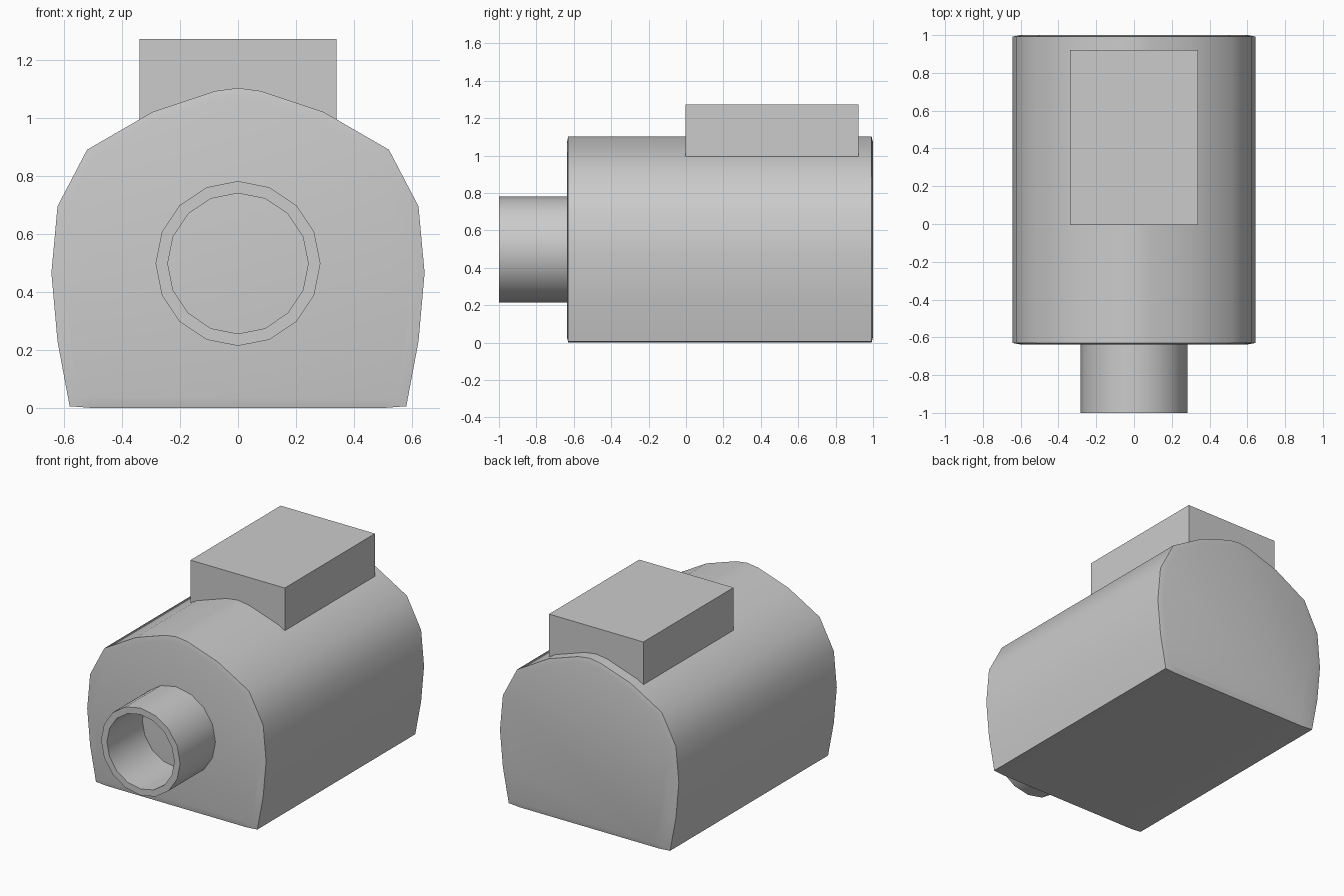
import bpy, bmesh, math

if "Cube" in bpy.data.objects:
    bpy.data.objects.remove(bpy.data.objects["Cube"])


def make_object(name, bm, angle=None):
    bmesh.ops.recalc_face_normals(bm, faces=bm.faces)
    mesh = bpy.data.meshes.new(name)
    bm.to_mesh(mesh)
    bm.free()
    ob = bpy.data.objects.new(name, mesh)
    bpy.context.collection.objects.link(ob)
    if angle:
        bpy.ops.object.select_all(action='DESELECT')
        ob.select_set(True)
        bpy.context.view_layer.objects.active = ob
        bpy.ops.object.shade_smooth_by_angle(angle=math.radians(angle))
    return ob


def bridge(bm, rings, closed=False):
    pairs = list(zip(rings, rings[1:]))
    if closed:
        pairs.append((rings[-1], rings[0]))
    for a, b in pairs:
        n = len(a)
        for i in range(n):
            j = (i + 1) % n
            bm.faces.new((a[i], a[j], b[j], b[i]))


# Housing: arched profile with a flat base and very slightly domed ends
half = [(0.5, 0.0), (0.58, 0.006), (0.622, 0.23), (0.643, 0.465), (0.622, 0.695),
        (0.52, 0.89), (0.295, 1.02), (0.08, 1.092)]
profile = half + [(0, 1.103)] + [(-x, z) for x, z in reversed(half)]
bm = bmesh.new()
rings = []
for y, s in [(-0.637, 0.94), (-0.63, 1), (0.992, 1), (1.0, 0.94)]:
    rings.append([bm.verts.new((x * s, y, 0.52 + (z - 0.52) * s)) for x, z in profile])
bridge(bm, rings)
bm.faces.new(rings[0])
bm.faces.new(rings[-1])
make_object("housing", bm, 40)

# Front pipe: open tube running back to the housing face
bm = bmesh.new()
rings = []
for y, r in [(-0.62, 0.284), (-1.0, 0.284), (-1.0, 0.242), (-0.62, 0.242)]:
    rings.append([bm.verts.new((r * math.sin(k * math.tau / 16), y,
                                0.498 + r * math.cos(k * math.tau / 16)))
                  for k in range(16)])
bridge(bm, rings, closed=True)
make_object("front_pipe", bm, 40)

# Top box: junction box sunk into the arch
bm = bmesh.new()
bmesh.ops.create_cube(bm, size=1)
for v in bm.verts:
    v.co = (v.co.x * 0.678, 0.459 + v.co.y * 0.926, 1.13 + v.co.z * 0.284)
make_object("top_box", bm)
